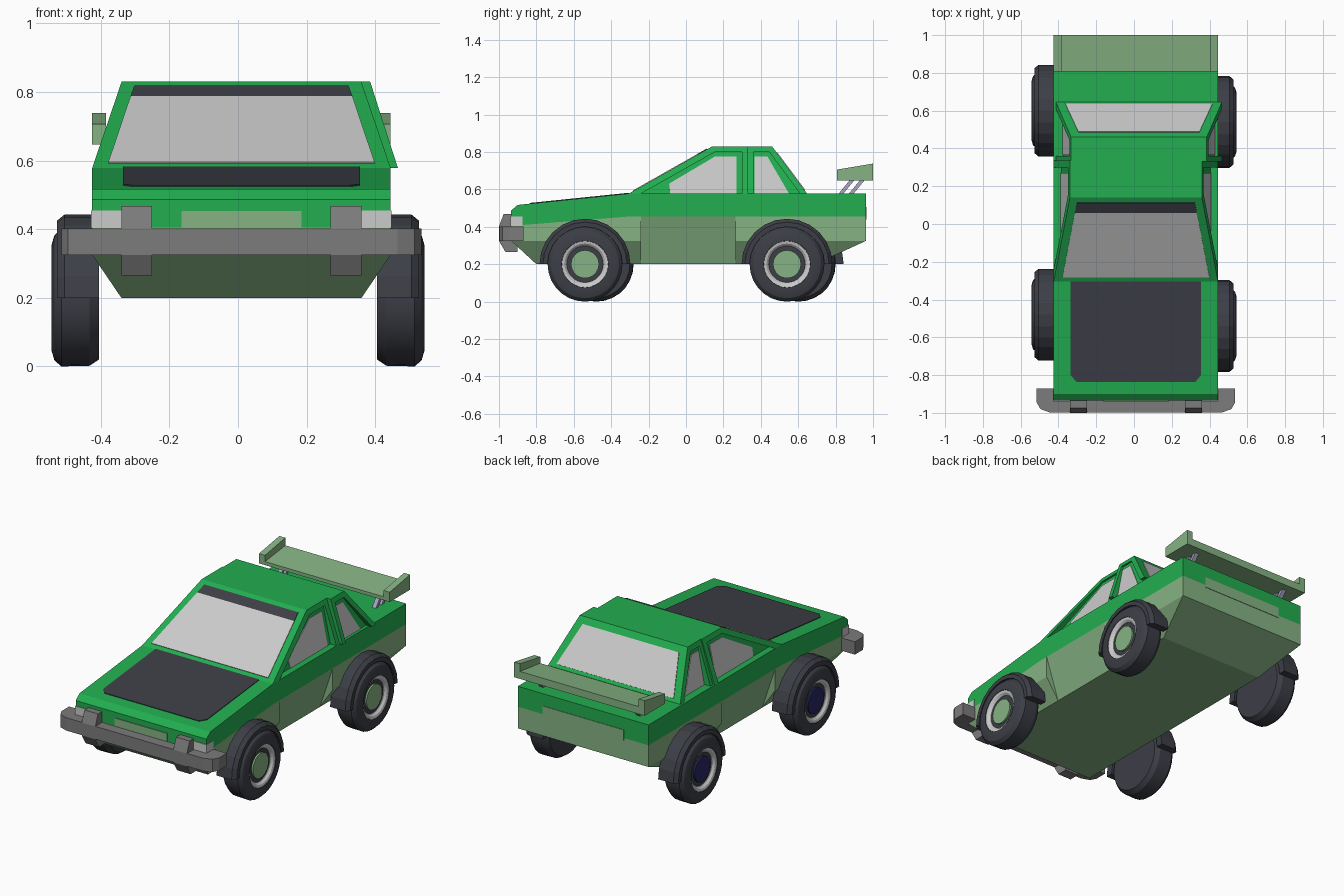
import bpy, bmesh
from math import sin, cos, pi
from mathutils import Vector

if "Cube" in bpy.data.objects:
    bpy.data.objects.remove(bpy.data.objects["Cube"])

CX = 0.01  # body centre line


def mat(name, *rgb):
    m = bpy.data.materials.new(name)
    m.diffuse_color = (*rgb, 1)
    m.use_nodes = True
    m.node_tree.nodes["Principled BSDF"].inputs["Base Color"].default_value = m.diffuse_color
    return m


GREEN = mat("green", 0.016, 0.42, 0.08)
PALE = mat("pale_green", 0.24, 0.45, 0.23)
DARK = mat("dark", 0.046, 0.049, 0.062)
STEEL = mat("steel", 0.2, 0.2, 0.2)
NAVY = mat("navy", 0.02, 0.02, 0.13)
LILAC = mat("lilac", 0.38, 0.38, 0.55)


def finish(name, bm, m=None, smooth=False):
    bmesh.ops.recalc_face_normals(bm, faces=bm.faces)
    me = bpy.data.meshes.new(name)
    bm.to_mesh(me)
    bm.free()
    ob = bpy.data.objects.new(name, me)
    bpy.context.collection.objects.link(ob)
    if m:
        me.materials.append(m)
    if smooth:
        bpy.ops.object.select_all(action='DESELECT')
        ob.select_set(True)
        bpy.context.view_layer.objects.active = ob
        bpy.ops.object.shade_smooth_by_angle(angle=0.5)
    return ob


def loft(name, a, b, m=None):
    """Solid between two matching outlines."""
    bm = bmesh.new()
    va, vb = [bm.verts.new(p) for p in a], [bm.verts.new(p) for p in b]
    bm.faces.new(va)
    bm.faces.new(vb)
    for i in range(len(a)):
        j = (i + 1) % len(a)
        bm.faces.new((va[i], va[j], vb[j], vb[i]))
    return finish(name, bm, m)


def prism(name, yz, x0, x1, m=None):
    return loft(name, [(x0, y, z) for y, z in yz], [(x1, y, z) for y, z in yz], m)


def box(name, x0, x1, y0, y1, z0, z1, m=None):
    return prism(name, [(y0, z0), (y1, z0), (y1, z1), (y0, z1)], x0, x1, m)


def hull(name, pts, m=None):
    """Convex solid, points (half width, y, z) mirrored about the centre line."""
    bm = bmesh.new()
    for x, y, z in pts:
        for s in (-1, 1):
            bm.verts.new((CX + s * x, y, z))
    bmesh.ops.convex_hull(bm, input=bm.verts)
    bmesh.ops.dissolve_limit(bm, angle_limit=0.01, verts=bm.verts, edges=bm.edges)
    return finish(name, bm, m)


def plate(name, pts, out, m=None):
    """Thin sheet lying just proud of a surface."""
    n = Vector(out).normalized()
    return loft(name, [Vector(p) - n * 0.01 for p in pts],
                [Vector(p) + n * 0.004 for p in pts], m)


def lathe(name, profile, y, s, m, n=28):
    """Spin (radius, x) points round an axle at z = 0.2."""
    bm = bmesh.new()
    rings = [[bm.verts.new((s * x, y + r * cos(2 * pi * i / n), 0.2 + r * sin(2 * pi * i / n)))
              for i in range(n)] for r, x in profile]
    for a, b in zip(rings, rings[1:]):
        for i in range(n):
            j = (i + 1) % n
            bm.faces.new((a[i], a[j], b[j], b[i]))
    bm.faces.new(rings[0])
    bm.faces.new(rings[-1])
    return finish(name, bm, m, True)


# Body: green upper shell and three pale lower sections
W, B = 0.435, 0.35
prism("upper_body", [(-.935, .405), (-.935, .487), (-.9, .517), (-.305, .578),
                     (.963, .578), (.963, .455), (-.305, .455)], CX - W, CX + W, GREEN)
hull("front_lower_body", [(W, -.935, .405), (W, -.305, .455), (W, -.24, .455), (W, -.935, .325),
                          (W, -.24, .325), (B, -.8, .2), (B, -.24, .2)], PALE)
hull("door_panels", [(W, -.24, .455), (W, .265, .455), (B, -.24, .2), (B, .265, .2)], PALE)
hull("rear_lower_body", [(W, .265, .455), (W, .963, .455), (W, .265, .325), (W, .963, .325),
                         (B, .265, .2), (B, .69, .2)], PALE)
box("rear_panel", CX - .27, CX + .27, .95, .966, .44, .505, PALE)
box("grille", CX - .175, CX + .175, -.939, -.92, .404, .453, PALE)


# Bonnet panel with clipped front corners
def hood(x, y):
    return (CX + x, y, .517 + (y + .9) * .061 / .595)


plate("bonnet_panel", [hood(-.345, -.305), hood(-.345, -.8), hood(-.315, -.835),
                       hood(.315, -.835), hood(.345, -.8), hood(.345, -.305)], (0, -.1, 1), DARK)

# Bumper with rounded corners, guards and headlights
half = [(.525, -.87), (.525, -.945), (.505, -.98), (.455, -.998)]
outline = half + [(-x, y) for x, y in reversed(half)]
loft("bumper", [(CX + x, y, .325) for x, y in outline],
     [(CX + x, y, .402) for x, y in outline], STEEL)
for s, side in ((-1, "left"), (1, "right")):
    prism(side + "_bumper_guard", [(-.975, .468), (-.93, .468), (-.9, .40), (-.9, .265),
                                   (-.965, .265), (-1, .325), (-1, .402)],
          CX + s * .26, CX + s * .35, STEEL)
    box(side + "_headlight", CX + s * .35, CX + s * .438, -.939, -.875, .404, .455)


# Cabin: two sections, the rear one slightly offset
def cab(yz, s, base, top, c):
    """Place (y, z) points on the leaning cabin side."""
    return [(c + s * (base + (z - .578) / .252 * (top - base)), y, z) for y, z in yz]


FRONT, REAR = CX, 0.026
sections = [
    ("front", FRONT, .435, .349,
     [(-.305, .578), (.14, .83), (.335, .83), (.335, .578)],
     [(.3, .578), (.3, .8), (.155, .8), (-.24, .578)],
     [(-.085, .578), (-.09, .63), (.155, .775), (.27, .775), (.27, .578)]),
    ("rear", REAR, .44, .359,
     [(.647, .578), (.46, .83), (.33, .83), (.33, .578)],
     [(.36, .578), (.36, .8), (.445, .8), (.61, .578)],
     [(.365, .578), (.365, .775), (.435, .775), (.55, .578)]),
]
for part, c, base, top, outer, inner, glass in sections:
    loft(part + "_cabin", cab(outer, -1, base - .04, top - .008, c),
         cab(outer, 1, base - .04, top - .008, c), GREEN)
    for s, side in ((-1, "left"), (1, "right")):
        frame = outer + inner
        loft(f"{part}_{side}_window_frame", cab(frame, s, base, top, c),
             cab(frame, s, base - .06, top - .04, c), GREEN)
        plate(f"{part}_{side}_window", cab(glass, s, base - .04, top - .008, c), (s, 0, .25))


def screen(name, c, w0, z0, w1, z1, ya, yb, m=None):
    """Pane on the sloping cabin end running from y = ya (base) to yb (roof)."""
    def y(z):
        return ya + (z - .578) / .252 * (yb - ya)
    plate(name, [(c - w0, y(z0), z0), (c + w0, y(z0), z0), (c + w1, y(z1), z1), (c - w1, y(z1), z1)],
          (0, -.252 if yb > ya else .252, abs(yb - ya)), m)


screen("windscreen", FRONT, .388, .592, .323, .785, -.305, .14)
screen("sun_strip", FRONT, .323, .785, .312, .815, -.305, .14, DARK)
screen("rear_screen", REAR, .39, .594, .32, .796, .647, .46)

# Spoiler with end plates and slanted struts
prism("spoiler_wing", [(.807, .647), (1, .647), (1, .692), (.807, .668)], CX - .4, CX + .4, PALE)
for s, side in ((-1, "left"), (1, "right")):
    prism(side + "_spoiler_end", [(.807, .647), (1, .647), (1, .738), (.807, .706)],
          CX + s * .395, CX + s * .435, PALE)
    for i, y in enumerate((.81, .865)):
        prism(f"{side}_spoiler_strut_{i + 1}", [(y, .57), (y + .025, .57), (y + .095, .655), (y + .07, .655)],
              CX + s * .31, CX + s * .335, LILAC)

# Wheels and arches; the left pair sits a little further back
for s, side, shift in ((-1, "left", .06), (1, "right", 0)):
    for end, y0 in (("front", -.54), ("rear", .54)):
        y, name = y0 + shift, f"{end}_{side}_"
        lathe(name + "tyre", [(.18, .405), (.198, .432), (.2, .515), (.182, .535), (.155, .543),
                              (.125, .543), (.118, .52)], y, s, DARK)
        lathe(name + "rim", [(.124, .51), (.124, .54), (.11, .536), (.098, .524), (.098, .51)], y, s, None)
        lathe(name + "hub", [(.075, .51), (.075, .53)], y, s, PALE if s > 0 else NAVY, 20)
        # half-ring arch, chamfered on its outer edge
        bm = bmesh.new()
        section = [(.2, .405), (.243, .405), (.243, .505), (.225, .527), (.2, .527)]
        n, rings = 12, []
        for i in range(n + 1):
            a = pi * i / n
            rings.append([bm.verts.new((s * x, y + r * cos(a), .2 + r * sin(a))) for r, x in section])
        for p, q in zip(rings, rings[1:]):
            for k in range(5):
                bm.faces.new((p[k], p[(k + 1) % 5], q[(k + 1) % 5], q[k]))
        bm.faces.new(rings[0])
        bm.faces.new(rings[-1])
        finish(name + "arch", bm, DARK)
